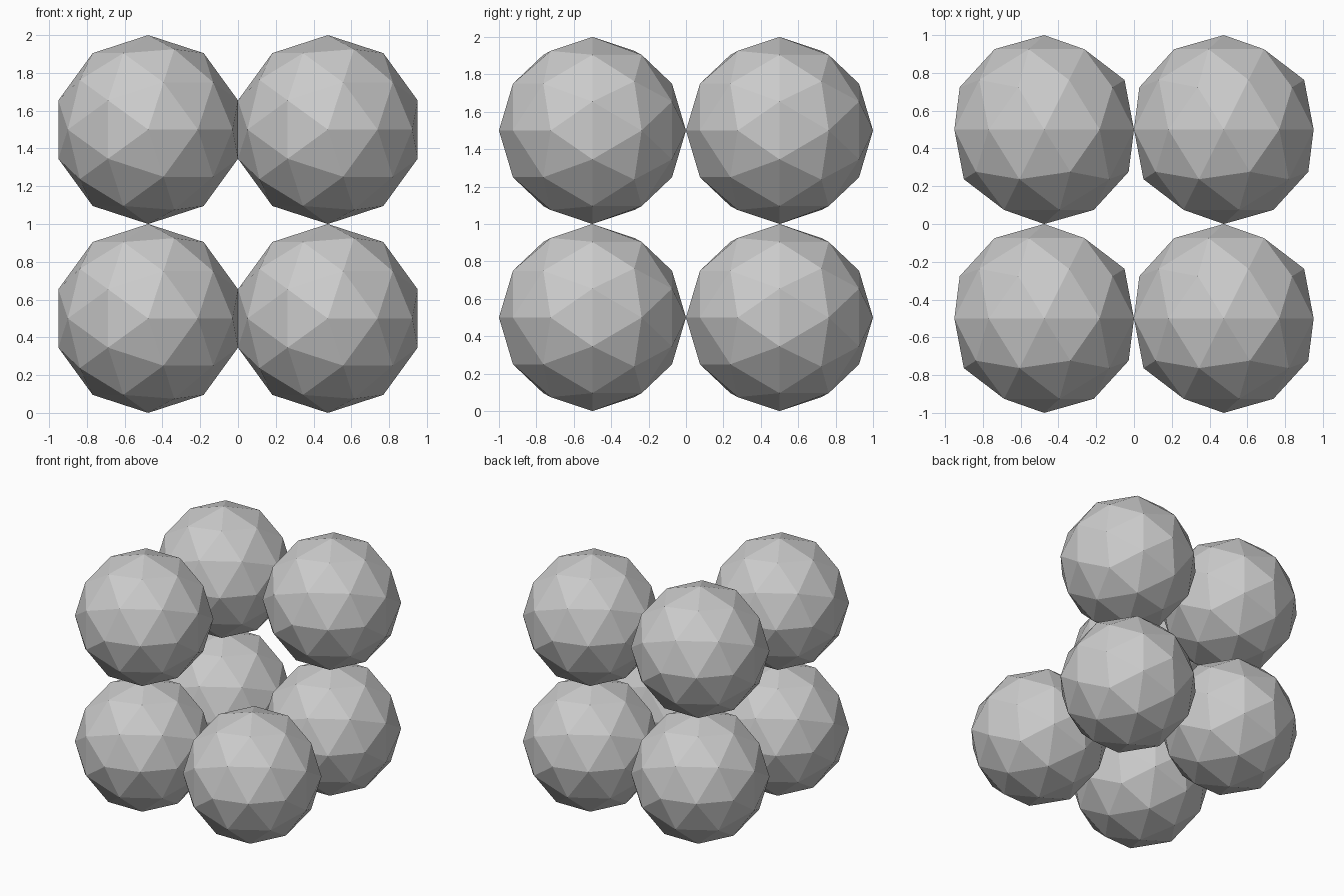
import bpy
import math

if "Cube" in bpy.data.objects:
    bpy.data.objects.remove(bpy.data.objects["Cube"])

RADIUS = 0.5
DX = RADIUS * math.cos(math.radians(18))  # half width of the faceted ball across x


def ball(name, x, y, z):
    # Low-poly ball with its pole axis laid along y
    bpy.ops.mesh.primitive_ico_sphere_add(
        subdivisions=2, radius=RADIUS, location=(x, y, z),
        rotation=(math.radians(90), 0, 0))
    bpy.context.object.name = name


# 2 x 2 x 2 stack of touching balls, with the upper front right one left out
for level, z in (("lower", 0.5), ("upper", 1.5)):
    for depth, y in (("front", -0.5), ("back", 0.5)):
        for side, x in (("left", -DX), ("right", DX)):
            if (level, depth, side) != ("upper", "front", "right"):
                ball(f"ball_{level}_{depth}_{side}", x, y, z)
